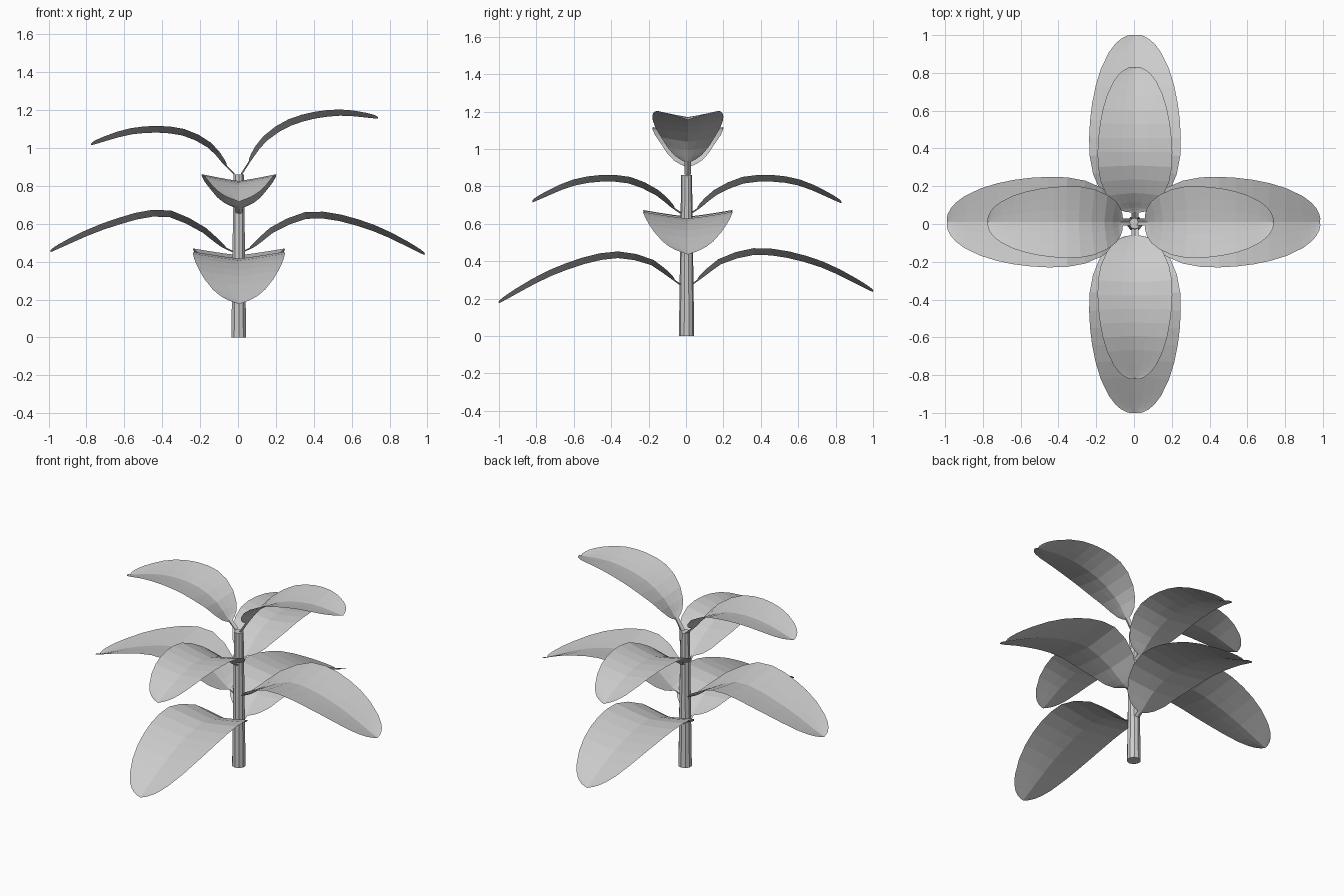
import bpy, bmesh, math
from mathutils import Vector, Matrix

cube = bpy.data.objects.get("Cube")
if cube:
    bpy.data.objects.remove(cube, do_unlink=True)

# One plain grey for the whole plant
grey = bpy.data.materials.new("plain grey")
grey.use_nodes = True
tone = (0.6, 0.6, 0.6, 1)
grey.diffuse_color = tone
grey.node_tree.nodes["Principled BSDF"].inputs["Base Color"].default_value = tone


def finish(name, bm):
    mesh = bpy.data.meshes.new(name)
    bm.to_mesh(mesh)
    bm.free()
    mesh.materials.append(grey)
    obj = bpy.data.objects.new(name, mesh)
    bpy.context.collection.objects.link(obj)
    return obj


def curve_height(knots, heights, r):
    """Smooth curve through the midrib heights (cubic Hermite)."""
    count = len(knots)

    def slope(i):
        a, b = max(i - 1, 0), min(i + 1, count - 1)
        return (heights[b] - heights[a]) / (knots[b] - knots[a])

    i = 0
    while i < count - 2 and r > knots[i + 1]:
        i += 1
    span = knots[i + 1] - knots[i]
    t = (r - knots[i]) / span
    return ((2*t**3 - 3*t**2 + 1) * heights[i] + (t**3 - 2*t**2 + t) * span * slope(i)
            + (3*t**2 - 2*t**3) * heights[i + 1] + (t**3 - t**2) * span * slope(i + 1))


FRACTIONS = (0.03, 0.1, 0.2, 0.4, 0.7, 1)
WIDEST = 0.38
BLADE_START = 0.065
# Blade stations: even bands, closer at the rounded ends
STATIONS = [0, 0.01, 0.03, 0.07] + [0.13 + 0.095 * i for i in range(9)] + [0.94, 0.97, 0.99, 0.998]


def blade_outline(t):
    reach = WIDEST if t < WIDEST else 1 - WIDEST
    return math.sqrt(max(0, 1 - ((t - WIDEST) / reach) ** 2))


def leaf(name, angle, length, half_width, heights):
    """Folded leaf sheet with its narrow stalk, growing along +x, then turned."""
    knots = [f * length for f in FRACTIONS]
    stalk = [(knots[0], 0), (BLADE_START * 0.75, 0)]
    blade = [(BLADE_START + t * (length - BLADE_START), blade_outline(t)) for t in STATIONS]
    bm = bmesh.new()
    rows = []
    for r, outline in stalk + blade:
        width = half_width * outline
        if r < length / 2:
            width = max(width, 0.018)
        z = curve_height(knots, heights, r)
        step = 0.005
        rise = (curve_height(knots, heights, r + step) - curve_height(knots, heights, r - step)) / (2 * step)
        normal = Vector((-rise, 0, 1)).normalized()
        lift = 0.036 * (width / half_width) ** 0.6
        row = []
        for k in range(-3, 4):
            s = k / 3
            point = Vector((r, s * width, z)) + normal * lift * abs(s) ** 1.15
            row.append(bm.verts.new(point))
        rows.append(row)
    for a, b in zip(rows, rows[1:]):
        for k in range(6):
            bm.faces.new((a[k], b[k], b[k + 1], a[k + 1]))
    # Rounded tip
    tip = bm.verts.new((length, 0, heights[-1]))
    for k in range(6):
        bm.faces.new((rows[-1][k], tip, rows[-1][k + 1]))
    bm.transform(Matrix.Rotation(math.radians(angle), 4, "Z"))
    obj = finish(name, bm)
    obj.location = (0, 0.01, 0) if angle % 180 == 0 else (0.005, 0, 0)


# Tapered stem
bm = bmesh.new()
bmesh.ops.create_cone(bm, cap_ends=True, segments=10, radius1=0.041, radius2=0.029, depth=0.86)
finish("stem", bm).location = (0.004, 0.003, 0.43)

# Four crossed pairs of leaves, from the bottom up
leaf("lowest_front_leaf", -90, 1.0, 0.243, (0.27, 0.32, 0.385, 0.415, 0.33, 0.175))
leaf("lowest_back_leaf", 90, 1.0, 0.243, (0.27, 0.32, 0.39, 0.435, 0.375, 0.235))
leaf("lower_left_leaf", 0, 0.985, 0.24, (0.45, 0.485, 0.56, 0.63, 0.57, 0.435))
leaf("lower_right_leaf", 180, 0.99, 0.24, (0.45, 0.485, 0.56, 0.64, 0.575, 0.45))
leaf("upper_front_leaf", -90, 0.82, 0.198, (0.65, 0.69, 0.755, 0.82, 0.81, 0.715))
leaf("upper_back_leaf", 90, 0.83, 0.198, (0.65, 0.69, 0.755, 0.82, 0.81, 0.71))
leaf("top_left_leaf", 0, 0.74, 0.19, (0.86, 0.94, 1.035, 1.125, 1.17, 1.155))
leaf("top_right_leaf", 180, 0.775, 0.19, (0.86, 0.915, 1.0, 1.07, 1.075, 1.015))
